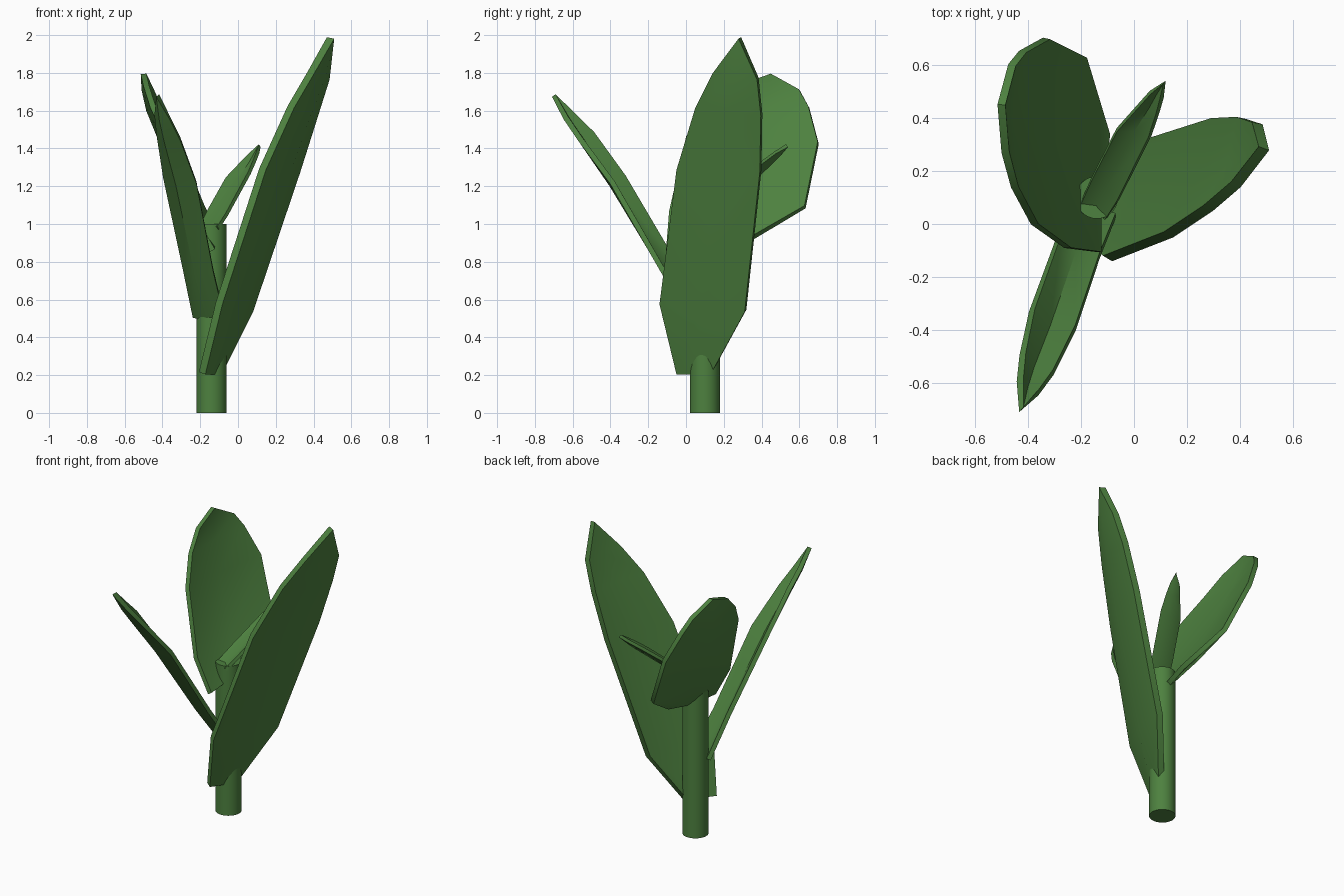
import bpy, bmesh, math
from mathutils import Vector

if "Cube" in bpy.data.objects:
    bpy.data.objects.remove(bpy.data.objects["Cube"])

green = bpy.data.materials.new("leaf_green")
green.diffuse_color = (0.075, 0.22, 0.05, 1)
green.use_nodes = True
green.node_tree.nodes["Principled BSDF"].inputs["Base Color"].default_value = green.diffuse_color


def finish(ob, angle):
    ob.data.materials.append(green)
    bpy.ops.object.select_all(action='DESELECT')
    ob.select_set(True)
    bpy.context.view_layer.objects.active = ob
    bpy.ops.object.shade_smooth_by_angle(angle=math.radians(angle))


def leaf(name, rows, tip, thickness, cup):
    """Blade lofted through left/right edge pairs, hollowed along the midrib."""
    bm = bmesh.new()
    tip = Vector(tip)
    pairs = [(Vector(a), Vector(b)) for a, b in rows]
    mids = [(a + b) / 2 for a, b in pairs] + [tip]
    grid = []
    for i, (a, b) in enumerate(pairs):
        n = (b - a).cross(mids[i + 1] - mids[max(i - 1, 0)]).normalized()
        if n.z < 0:
            n = -n
        depth = cup * (0.4, 0.8, 1, 0.8, 0.5)[i]
        grid.append([bm.verts.new(p) for p in (a, mids[i] - n * depth, b)])
    for r, s in zip(grid, grid[1:]):
        for j in (0, 1):
            bm.faces.new((r[j], r[j + 1], s[j + 1], s[j]))
    end = bm.verts.new(tip)
    for j in (0, 1):
        bm.faces.new((grid[-1][j], grid[-1][j + 1], end))
    mesh = bpy.data.meshes.new(name)
    bm.to_mesh(mesh)
    bm.free()
    ob = bpy.data.objects.new(name, mesh)
    bpy.context.collection.objects.link(ob)
    mod = ob.modifiers.new("thickness", 'SOLIDIFY')
    mod.thickness = thickness
    mod.offset = 0
    bpy.context.view_layer.objects.active = ob
    bpy.ops.object.modifier_apply(modifier=mod.name)
    finish(ob, 50)


# Stem
bpy.ops.mesh.primitive_cylinder_add(vertices=32, radius=0.08, depth=1, location=(-0.14, 0.1, 0.5))
stem = bpy.context.object
stem.name = "stem"
finish(stem, 40)

# Tall leaf leaning right
leaf("tall_leaf", [
    ((-.19, -.04, .21), (-.10, .14, .22)),
    ((-.10, -.13, .58), (.06, .315, .54)),
    ((.13, -.04, 1.29), (.31, .395, 1.28)),
    ((.28, .06, 1.62), (.405, .40, 1.58)),
    ((.385, .15, 1.80), (.465, .38, 1.77))], (.49, .285, 1.985), 0.042, 0.04)

# Broad leaf leaning back left
leaf("broad_leaf", [
    ((-.135, -.105, .86), (-.10, .34, .92)),
    ((-.25, -.09, 1.06), (-.19, .63, 1.09)),
    ((-.375, 0, 1.46), (-.33, .70, 1.43)),
    ((-.45, .14, 1.62), (-.42, .65, 1.62)),
    ((-.485, .27, 1.73), (-.46, .60, 1.71))], (-.50, .45, 1.795), 0.03, 0.05)

# Narrow leaf leaning forward
leaf("narrow_leaf", [
    ((-.23, .09, .51), (-.07, .03, .50)),
    ((-.285, -.05, .78), (-.13, -.12, .75)),
    ((-.385, -.325, 1.25), (-.22, -.39, 1.22)),
    ((-.42, -.49, 1.48), (-.305, -.56, 1.45)),
    ((-.43, -.59, 1.58), (-.36, -.635, 1.56))], (-.425, -.70, 1.68), 0.028, 0.05)

# Small young leaf at the top of the stem
leaf("young_leaf", [
    ((-.20, .08, .99), (-.105, .02, .98)),
    ((-.16, .17, 1.07), (-.06, .09, 1.05)),
    ((-.065, .355, 1.24), (.06, .33, 1.27)),
    ((.02, .45, 1.33), (.09, .42, 1.34)),
    ((.06, .495, 1.37), (.105, .475, 1.38))], (.115, .535, 1.415), 0.02, 0.025)
